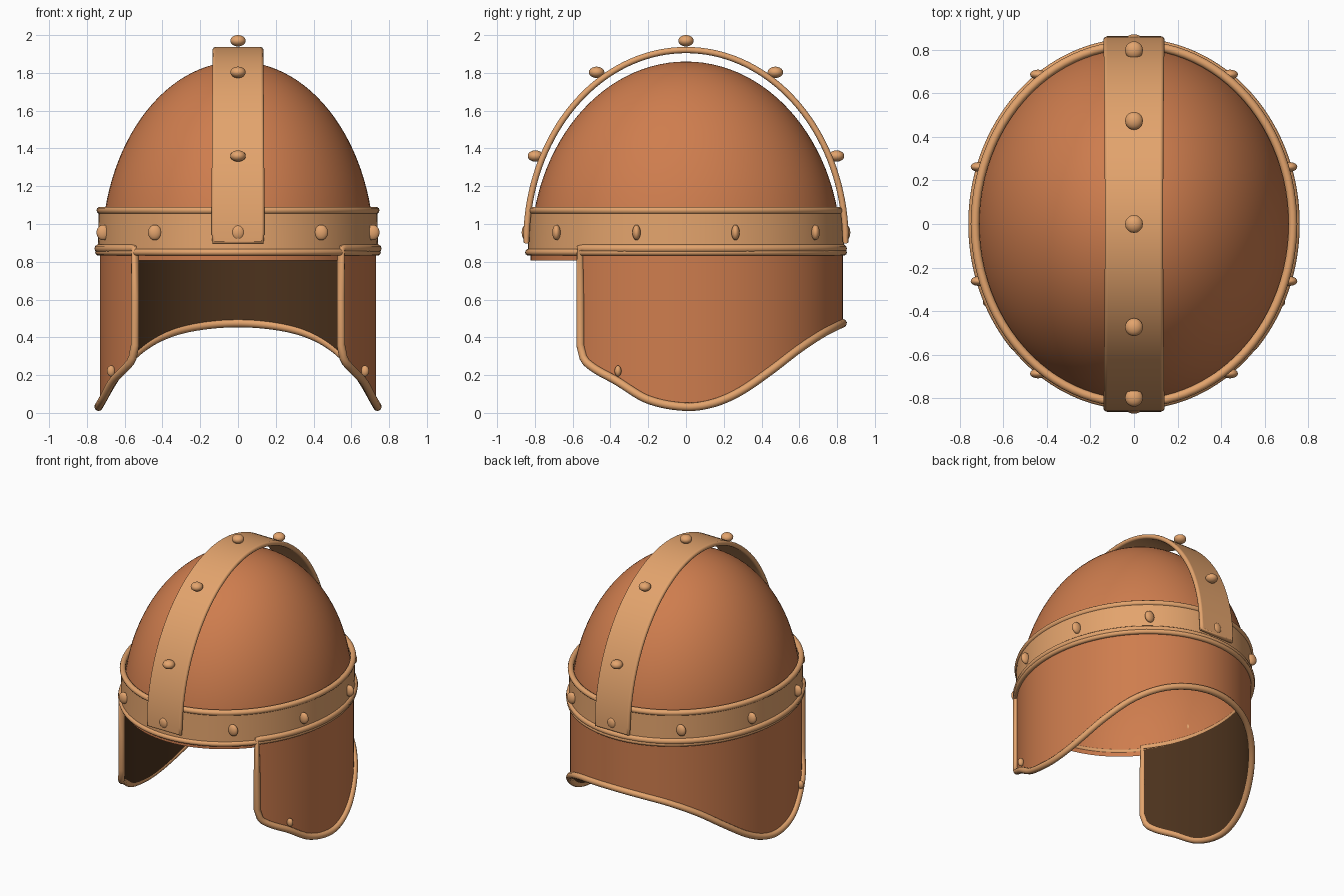
import bpy, bmesh, math
from math import sin, cos, pi, radians

if "Cube" in bpy.data.objects:
    bpy.data.objects.remove(bpy.data.objects["Cube"])


def material(name, rgb):
    m = bpy.data.materials.new(name)
    m.diffuse_color = (*rgb, 1)
    m.use_nodes = True
    m.node_tree.nodes["Principled BSDF"].inputs["Base Color"].default_value = m.diffuse_color
    return m


LEATHER = material("copper brown", (0.62, 0.205, 0.076))
BRASS = material("pale bronze", (0.77, 0.37, 0.152))
LINING = material("dark lining", (0.072, 0.032, 0.012))


def activate(ob):
    bpy.ops.object.select_all(action='DESELECT')
    ob.select_set(True)
    bpy.context.view_layer.objects.active = ob


def smooth(ob):
    activate(ob)
    bpy.ops.object.shade_smooth_by_angle(angle=radians(40))


def sheet(name, columns, mats, thickness=0, closed=False, offset=-1):
    """Skin of quads between equal-length columns of points."""
    me = bpy.data.meshes.new(name)
    bm = bmesh.new()
    grid = [[bm.verts.new(p) for p in col] for col in columns]
    n = len(grid)
    for i in range(n if closed else n - 1):
        a, b = grid[i], grid[(i + 1) % n]
        for j in range(len(a) - 1):
            bm.faces.new((a[j], b[j], b[j + 1], a[j + 1]))
    bmesh.ops.remove_doubles(bm, verts=bm.verts, dist=1e-5)
    bm.to_mesh(me)
    bm.free()
    ob = bpy.data.objects.new(name, me)
    bpy.context.collection.objects.link(ob)
    for m in mats:
        me.materials.append(m)
    smooth(ob)
    if thickness:  # open rims are covered by the round mouldings
        s = ob.modifiers.new("thickness", 'SOLIDIFY')
        s.thickness, s.offset = thickness, offset
        s.use_rim = False
        s.material_offset = len(mats) - 1
    return ob


def tube(name, pts, radius):
    """Closed round moulding along a path."""
    cu = bpy.data.curves.new(name, 'CURVE')
    cu.dimensions = '3D'
    cu.bevel_depth, cu.bevel_resolution = radius, 3
    sp = cu.splines.new('POLY')
    sp.points.add(len(pts) - 1)
    for q, p in zip(sp.points, pts):
        q.co = (*p, 1)
    sp.use_cyclic_u = True
    cu.materials.append(BRASS)
    ob = bpy.data.objects.new(name, cu)
    bpy.context.collection.objects.link(ob)
    activate(ob)
    bpy.ops.object.convert(target='MESH')
    smooth(bpy.context.view_layer.objects.active)


def rivet(name, loc, scale):
    bpy.ops.mesh.primitive_uv_sphere_add(segments=20, ring_count=12, location=loc)
    ob = bpy.context.object
    ob.name, ob.scale = name, scale
    ob.data.materials.append(BRASS)
    smooth(ob)


def oval(t, z, rx, ry):
    return (rx * cos(t), ry * sin(t), z)


N = 96
turn = [2 * pi * i / N for i in range(N)]

# Skull: half ellipsoid with a short straight skirt
sheet("skull_dome",
      [[oval(t, 0.806, 0.722, 0.822)] +
       [oval(t, 0.85 + 1.01 * sin(a), 0.722 * cos(a), 0.822 * cos(a))
        for a in [pi / 2 * k / 28 for k in range(29)]] for t in turn],
      [LEATHER], closed=True)

# Brow band with rolled rims
sheet("brow_band", [[oval(t, 0.85, 0.742, 0.837), oval(t, 1.075, 0.738, 0.83)] for t in turn],
      [BRASS], 0.008, closed=True)
tube("brow_rim_upper", [oval(t, 1.072, 0.729, 0.822) for t in turn], 0.02)
tube("brow_rim_lower", [oval(t, 0.85, 0.738, 0.834) for t in turn], 0.018)

# Cheek and neck guard: lower edge height depends on depth
EDGE = [(-0.56, 0.36), (-0.537, 0.277), (-0.36, 0.165), (-0.2, 0.07), (0, 0.032), (0.15, 0.053),
        (0.29, 0.115), (0.45, 0.225), (0.6, 0.34), (0.73, 0.425), (0.83, 0.475)]


def edge_height(y):
    def slope(k):
        a, b = EDGE[max(k - 1, 0)], EDGE[min(k + 1, len(EDGE) - 1)]
        return (b[1] - a[1]) / (b[0] - a[0])
    y = min(max(y, EDGE[0][0]), EDGE[-1][0])
    k = max(i for i in range(len(EDGE) - 1) if EDGE[i][0] <= y)
    (y0, z0), (y1, z1) = EDGE[k], EDGE[k + 1]
    h = y1 - y0
    u = (y - y0) / h
    return (z0 * (2 * u**3 - 3 * u**2 + 1) + z1 * (3 * u**2 - 2 * u**3)
            + h * slope(k) * (u**3 - 2 * u**2 + u) + h * slope(k + 1) * (u**3 - u**2))


RX, RY, TOP = 0.731, 0.83, 0.87
start = math.asin(-0.56 / RY)
sweep = [start + (pi - 2 * start) * i / 180 for i in range(181)]
columns = []
for t in sweep:
    low = edge_height(RY * sin(t))
    columns.append([oval(t, low + (TOP - low) * j / 6, RX, RY) for j in range(7)])
sheet("cheek_and_neck_guard", columns, [LEATHER, LINING], 0.012)
path = ([c[0] for c in columns] + [columns[-1][3]] +
        [c[-1] for c in reversed(columns)] + [columns[0][3]])
tube("guard_trim", [(x * 1.01, y, z) for x, y, z in path], 0.022)

# Crest strap arching front to back, slightly wider at its ends
def arch(a, side, grow=0.0):
    half = 0.118 + 0.006 * cos(a) ** 2
    return (side * half, -(0.845 + grow) * cos(a), 0.908 + (1.013 + grow) * sin(a))


arc = [pi * i / 72 for i in range(73)]
sheet("crest_strap", [[arch(a, 1), arch(a, 0), arch(a, -1)] for a in arc],
      [BRASS], 0.032, offset=0)
tube("crest_edge", [arch(a, 1) for a in arc] + [arch(a, -1) for a in reversed(arc)], 0.0165)

# Rivets on the strap, around the band and on both cheeks
for y, z in ((0, 1.97), (0.473, 1.803), (-0.473, 1.803), (0.797, 1.36), (-0.797, 1.36)):
    rivet("crest_rivet", (0, y, z), (0.041, 0.041, 0.03))
for k in range(10):
    t = radians(18 + 36 * k)
    rivet("band_rivet", oval(t, 0.955, 0.75, 0.848), (0.036, 0.022, 0.041))
for side in (-1, 1):
    rivet("cheek_rivet", (side * 0.672, -0.36, 0.222), (0.022, 0.018, 0.029))
